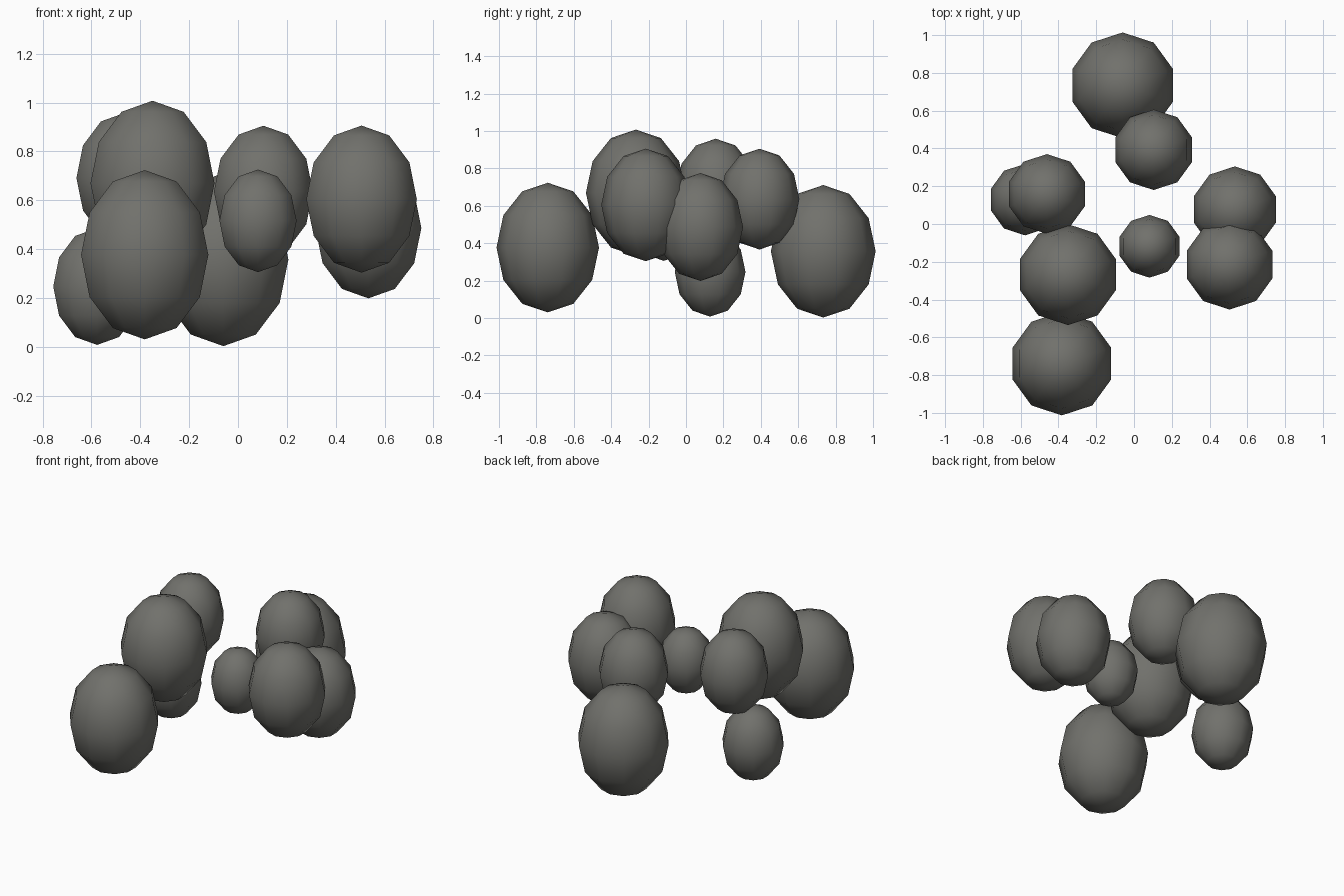
import bpy

if "Cube" in bpy.data.objects:
    bpy.data.objects.remove(bpy.data.objects["Cube"])

# One dark warm grey for the whole cluster
grey = bpy.data.materials.new("dark_grey")
grey.diffuse_color = (0.165, 0.165, 0.15, 1.0)
grey.use_nodes = True
grey.node_tree.nodes["Principled BSDF"].inputs["Base Color"].default_value = grey.diffuse_color

STRETCH = 1.265  # every ball is taller than it is wide


def add_ball(name, x, y, z, radius):
    """Low-poly, smooth-shaded ball stretched upwards."""
    bpy.ops.mesh.primitive_uv_sphere_add(segments=10, ring_count=6, radius=1, location=(x, y, z))
    ball = bpy.context.object
    ball.name = name
    ball.scale = (radius, radius, radius * STRETCH)
    bpy.ops.object.transform_apply(location=False, rotation=False, scale=True)
    bpy.ops.object.shade_smooth()
    ball.data.materials.append(grey)


# Name, centre x, y, z and horizontal radius
balls = [
    ("back_large_ball", -0.06, 0.734, 0.357, 0.280),
    ("back_upper_ball", 0.104, 0.393, 0.636, 0.213),
    ("middle_small_ball", 0.082, -0.118, 0.516, 0.166),
    ("right_back_ball", 0.534, 0.077, 0.487, 0.228),
    ("right_front_ball", 0.506, -0.215, 0.605, 0.238),
    ("left_top_ball", -0.350, -0.268, 0.670, 0.267),
    ("front_large_ball", -0.382, -0.739, 0.377, 0.274),
    ("left_back_ball", -0.461, 0.159, 0.692, 0.211),
    ("left_low_ball", -0.577, 0.129, 0.247, 0.189),
]
for ball in balls:
    add_ball(*ball)
